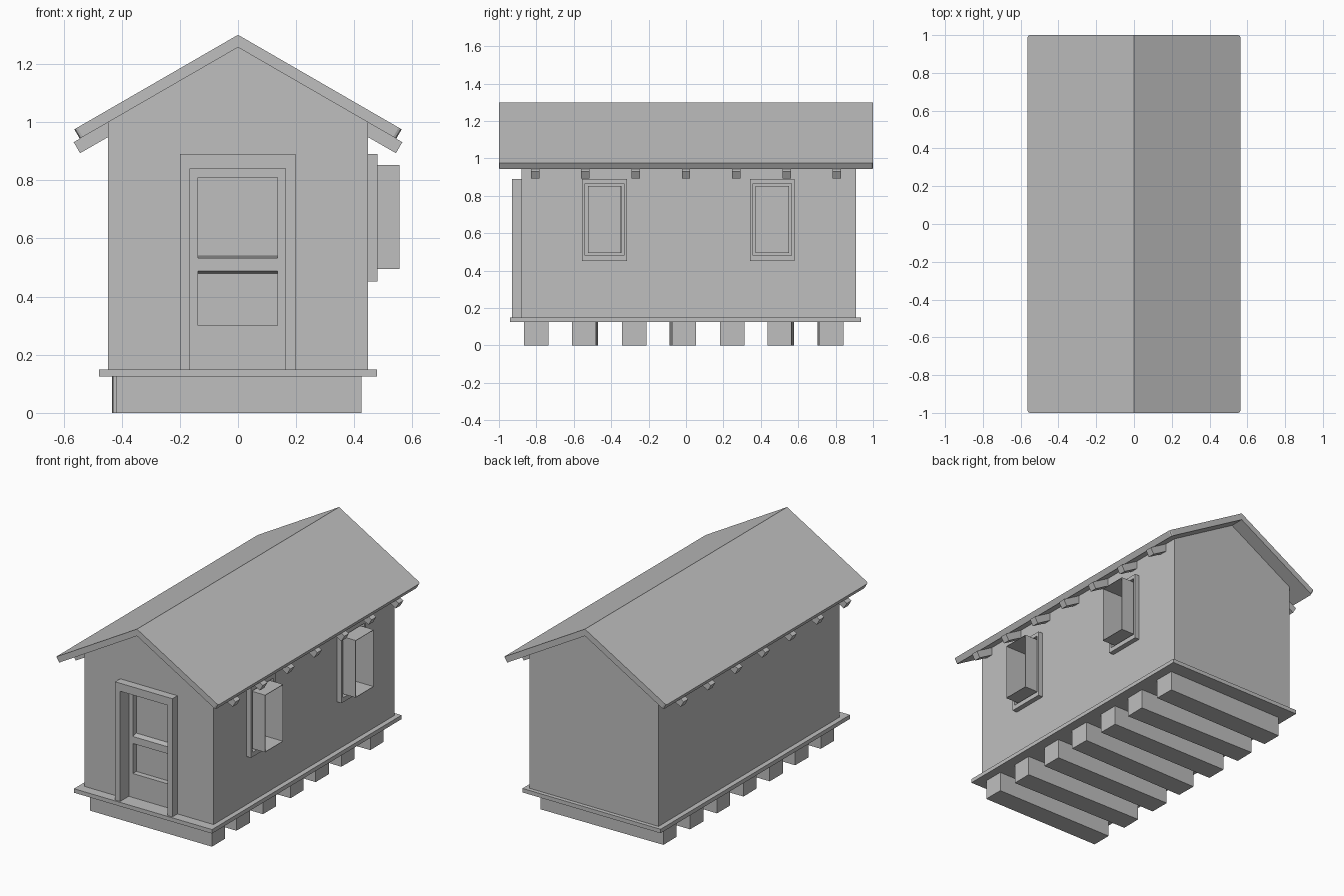
import bpy, bmesh, math
from mathutils import Vector, Matrix

if "Cube" in bpy.data.objects:
    bpy.data.objects.remove(bpy.data.objects["Cube"])

GREY = (0.52, 0.52, 0.52, 1)
mat = bpy.data.materials.new("plain_grey")
mat.use_nodes = True
mat.diffuse_color = GREY
mat.node_tree.nodes["Principled BSDF"].inputs["Base Color"].default_value = GREY


def finish(name, bm):
    bmesh.ops.recalc_face_normals(bm, faces=bm.faces)
    mesh = bpy.data.meshes.new(name)
    bm.to_mesh(mesh)
    bm.free()
    mesh.materials.append(mat)
    obj = bpy.data.objects.new(name, mesh)
    bpy.context.collection.objects.link(obj)
    return obj


def place(axis, u, v, w):
    """Point with w along the axis, (u, v) in the other two axes in order."""
    return {"x": (w, u, v), "y": (u, w, v), "z": (u, v, w)}[axis]


def prism_mesh(axis, profile, start, end):
    bm = bmesh.new()
    a, b = ([bm.verts.new(place(axis, u, v, w)) for u, v in profile] for w in (start, end))
    bm.faces.new(a)
    bm.faces.new(b)
    for i in range(len(a)):
        j = (i + 1) % len(a)
        bm.faces.new((a[i], a[j], b[j], b[i]))
    return bm


def prism(name, axis, profile, start, end):
    return finish(name, prism_mesh(axis, profile, start, end))


def rect(u0, u1, v0, v1):
    return [(u0, v0), (u1, v0), (u1, v1), (u0, v1)]


def box(name, x0, x1, y0, y1, z0, z1):
    return prism(name, "z", rect(x0, x1, y0, y1), z0, z1)


def ring(name, axis, outer, inner, start, end):
    """Rectangular frame with an open middle."""
    bm = bmesh.new()
    loops = [[bm.verts.new(place(axis, u, v, w)) for u, v in pts]
             for pts, w in ((outer, start), (outer, end), (inner, end), (inner, start))]
    for k in range(4):
        a, b = loops[k], loops[(k + 1) % 4]
        for i in range(4):
            j = (i + 1) % 4
            bm.faces.new((a[i], a[j], b[j], b[i]))
    return finish(name, bm)


def cut(target, cutter):
    mod = target.modifiers.new("opening", "BOOLEAN")
    mod.operation = "DIFFERENCE"
    mod.solver = "EXACT"
    mod.object = cutter
    with bpy.context.temp_override(object=target, active_object=target):
        bpy.ops.object.modifier_apply(modifier=mod.name)
    bpy.data.objects.remove(cutter)


SLOPE = math.tan(math.radians(30))
RIDGE, SOFFIT = 1.30, 1.257
WALL_X, WALL_FRONT, WALL_BACK = 0.447, -0.88, 0.91
FLOOR = 0.15


def soffit(x):
    return SOFFIT - abs(x) * SLOPE


# Foundation beams, laid slightly unevenly
beams = [(-0.80, 0, 0.003), (-0.54, -0.7, -0.005), (-0.276, 0, -0.01), (-0.017, 0.9, -0.005),
         (0.248, 0, -0.012), (0.506, -0.8, -0.01), (0.773, 0.6, -0.005)]
for i, (y, turn, x) in enumerate(beams):
    beam = box(f"foundation_beam_{i + 1}", -0.422, 0.422, -0.065, 0.065, 0, 0.125)
    beam.data.transform(Matrix.Translation((x, y, 0)) @ Matrix.Rotation(math.radians(turn), 4, "Z"))

# Floor deck
box("floor_deck", -0.478, 0.478, -0.94, 0.935, 0.125, FLOOR)

# Gabled walls with openings for the door and windows
eave = soffit(WALL_X)
walls = prism("walls", "y", [(-WALL_X, FLOOR), (WALL_X, FLOOR), (WALL_X, eave),
                             (0, SOFFIT), (-WALL_X, eave)], WALL_FRONT, WALL_BACK)
cut(walls, box("door_cutter", -0.165, 0.163, -1, -0.80, 0.1, 0.84))

# Windows: shallow frame with a thin open box standing out of it
for name, y in (("front", -0.435), ("back", 0.461)):
    sleeve = rect(y - 0.089, y + 0.089, 0.495, 0.853)
    cut(walls, prism("window_cutter", "x", sleeve, 0.40, 0.6))
    ring(f"{name}_window_frame", "x", rect(y - 0.12, y + 0.12, 0.452, 0.89),
         rect(y - 0.104, y + 0.104, 0.481, 0.866), WALL_X, 0.479)
    ring(f"{name}_window_box", "x", sleeve,
         rect(y - 0.086, y + 0.086, 0.498, 0.85), 0.402, 0.555)

# Door casing, an upside-down U
prism("door_casing", "y", [(-0.2, FLOOR), (-0.165, FLOOR), (-0.165, 0.84), (0.163, 0.84),
                           (0.163, FLOOR), (0.197, FLOOR), (0.197, 0.89), (-0.2, 0.89)],
      -0.93, WALL_FRONT)

# Door with two recessed panels and a bevelled middle rail
ring("door_frame", "y", rect(-0.165, 0.163, FLOOR, 0.84), rect(-0.137, 0.136, 0.30, 0.81), -0.845, -0.80)
box("door_panel", -0.14, 0.139, -0.81, -0.80, 0.29, 0.82)
prism("door_middle_rail", "x", [(-0.845, 0.488), (-0.81, 0.48), (-0.81, 0.54), (-0.845, 0.532)],
      -0.137, 0.136)

# Roof: folded slab with square-cut eaves and clipped corners
top_x, low_x = 0.563, 0.544
profile = [(0, RIDGE), (top_x, RIDGE - top_x * SLOPE), (low_x, soffit(low_x)), (0, SOFFIT),
           (-low_x, soffit(low_x)), (-top_x, RIDGE - top_x * SLOPE)]
bm = prism_mesh("y", profile, -1, 1)
corners = [e for e in bm.edges if all(abs(v.co.x) > 0.5 for v in e.verts)
           and abs(e.verts[0].co.y - e.verts[1].co.y) < 0.01]
bmesh.ops.bevel(bm, geom=corners, offset=0.012, segments=2, profile=0.5, affect="EDGES")
finish("roof", bm)

# Rafter tails under both eaves
for side, label in ((1, "left"), (-1, "right")):
    for i in range(7):
        y = (i - 3) * 0.269
        tail = [(0.43, soffit(0.43)), (0.565, soffit(0.565)), (0.543, 0.893), (0.43, 0.958)]
        prism(f"{label}_rafter_tail_{i + 1}", "y", [(side * x, z) for x, z in tail],
              y - 0.0225, y + 0.0225)
